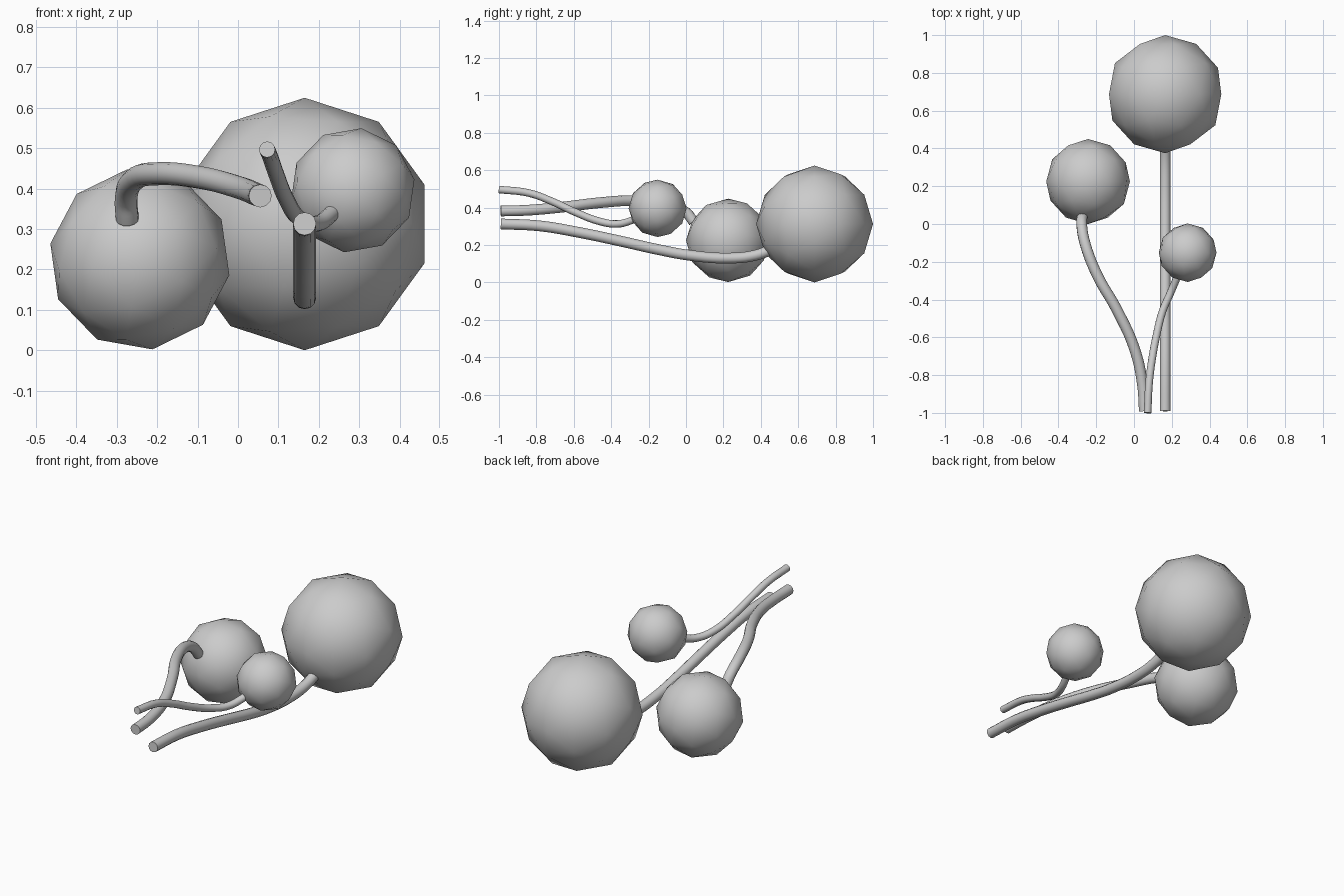
import bpy
from math import radians

if "Cube" in bpy.data.objects:
    bpy.data.objects.remove(bpy.data.objects["Cube"])


def berry(name, centre, radius, roll):
    # Low-poly ball, pole along the y axis, rolled about y
    bpy.ops.mesh.primitive_ico_sphere_add(subdivisions=2, radius=radius, location=centre)
    ob = bpy.context.object
    ob.name = name
    ob.rotation_euler = (radians(-90), radians(roll), 0)
    bpy.ops.object.shade_smooth()
    return ob


def stem(name, points, radius):
    # Round tube with capped ends along a smooth path
    cu = bpy.data.curves.new(name, 'CURVE')
    cu.dimensions = '3D'
    cu.bevel_depth = radius
    cu.bevel_resolution = 4
    cu.resolution_u = 5
    cu.use_fill_caps = True
    sp = cu.splines.new('BEZIER')
    sp.bezier_points.add(len(points) - 1)
    for bp, co in zip(sp.bezier_points, points):
        bp.co = co
        bp.handle_left_type = bp.handle_right_type = 'AUTO'
    ob = bpy.data.objects.new(name, cu)
    bpy.context.collection.objects.link(ob)
    bpy.ops.object.select_all(action='DESELECT')
    ob.select_set(True)
    bpy.context.view_layer.objects.active = ob
    bpy.ops.object.convert(target='MESH')
    bpy.ops.object.shade_smooth_by_angle(angle=radians(40))
    return bpy.context.object


# Berries
berry("large_berry", (0.165, 0.6875, 0.3125), 0.3125, 0)
berry("medium_berry", (-0.243, 0.225, 0.225), 0.225, -8)
berry("small_berry", (0.284, -0.152, 0.396), 0.155, 8)

# Large stem: stays in one plane, sags below the berry
stem("large_stem", [(0.165, y, z) for y, z in (
    (-0.99, 0.313), (-0.78, 0.302), (-0.57, 0.267), (-0.355, 0.222),
    (-0.14, 0.174), (0.02, 0.145), (0.23, 0.130), (0.37, 0.145), (0.48, 0.185))], 0.0285)

# Medium stem: arches over and down into the berry
stem("medium_stem", [
    (0.055, -0.99, 0.382), (0.045, -0.85, 0.386), (0.005, -0.667, 0.402),
    (-0.09, -0.455, 0.427), (-0.195, -0.27, 0.437), (-0.26, -0.10, 0.420),
    (-0.277, 0.0, 0.375), (-0.274, 0.04, 0.325)], 0.0285)

# Small stem: drops, then hooks up into the berry
stem("small_stem", [
    (0.072, -1.0, 0.497), (0.080, -0.84, 0.478), (0.095, -0.72, 0.435),
    (0.118, -0.595, 0.377), (0.152, -0.46, 0.326), (0.193, -0.365, 0.313),
    (0.225, -0.29, 0.332), (0.245, -0.24, 0.355)], 0.02)
